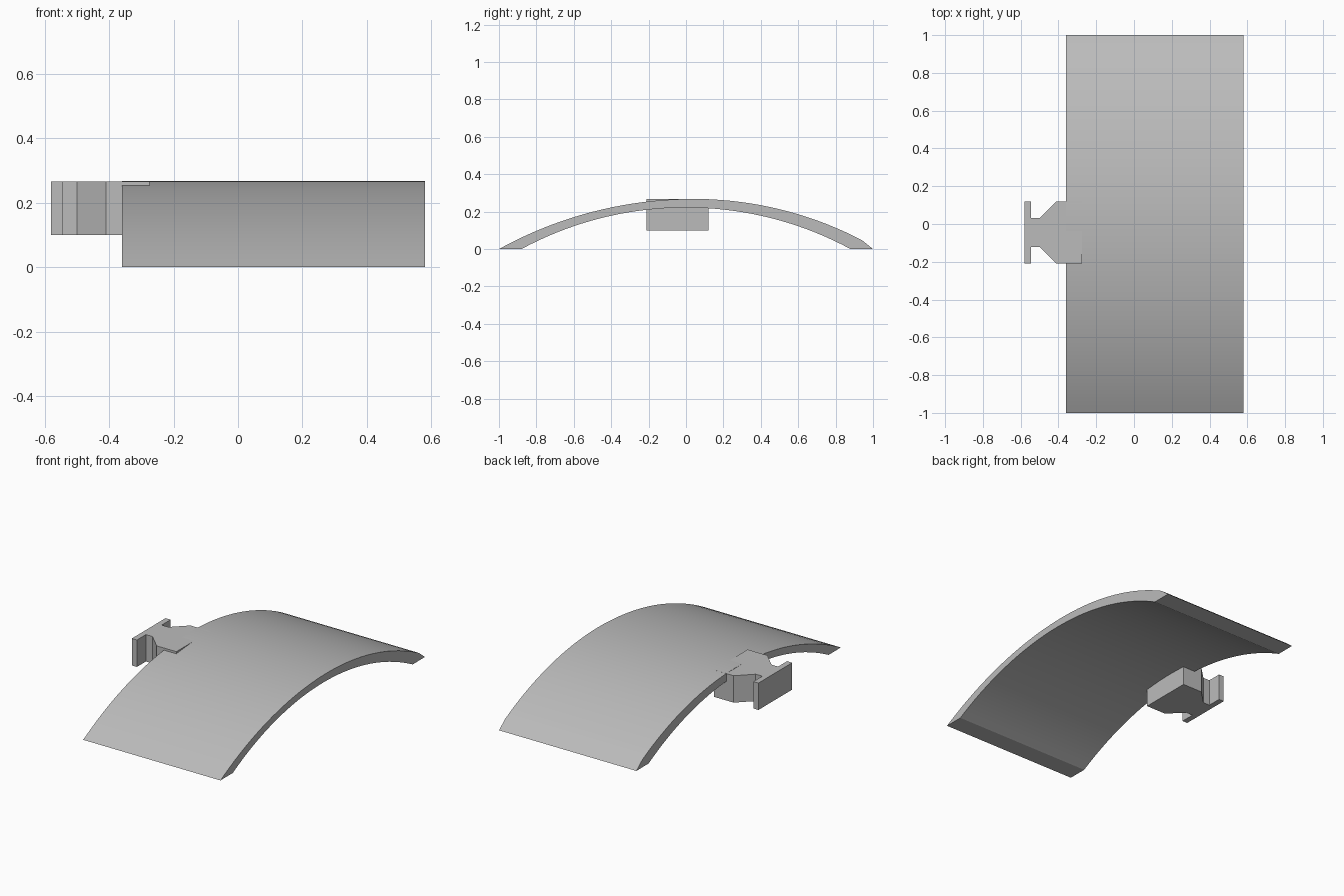
import bpy
import bmesh
import math
from mathutils import Vector

cube = bpy.data.objects.get("Cube")
if cube:
    bpy.data.objects.remove(cube, do_unlink=True)

GREY = (0.5, 0.5, 0.5, 1)
grey = bpy.data.materials.new("plain grey")
grey.use_nodes = True
grey.diffuse_color = GREY
grey.node_tree.nodes["Principled BSDF"].inputs["Base Color"].default_value = GREY


def prism(name, outline, offset, smooth=False):
    """Extrude a closed outline along the offset vector."""
    bm = bmesh.new()
    face = bm.faces.new([bm.verts.new(p) for p in outline])
    top = bmesh.ops.extrude_face_region(bm, geom=[face])["geom"]
    bmesh.ops.translate(bm, vec=Vector(offset),
                        verts=[v for v in top if isinstance(v, bmesh.types.BMVert)])
    bmesh.ops.recalc_face_normals(bm, faces=bm.faces)
    mesh = bpy.data.meshes.new(name)
    bm.to_mesh(mesh)
    bm.free()
    mesh.materials.append(grey)
    obj = bpy.data.objects.new(name, mesh)
    bpy.context.collection.objects.link(obj)
    if smooth:
        bpy.ops.object.select_all(action='DESELECT')
        obj.select_set(True)
        bpy.context.view_layer.objects.active = obj
        bpy.ops.object.shade_smooth_by_angle(angle=math.radians(20))
    return obj


def arc(peak, end, steps):
    """Circular arc from a level peak down to an end point, in (y, z)."""
    run, drop = end[0] - peak[0], peak[1] - end[1]
    radius = (run * run + drop * drop) / (2 * drop)
    sweep = math.asin(run / radius)
    return [(peak[0] + radius * math.sin(sweep * i / steps),
             peak[1] - radius * (1 - math.cos(sweep * i / steps)))
            for i in range(steps + 1)]


# Arched plate: outer curve with a blunt back lip, then the inner curve
crown, under = (0.04, 0.268), (0, 0.222)
outer = arc(crown, (-1, 0), 20)[::-1] + arc(crown, (0.88, 0.078), 18)[1:]
lip = [(0.94, 0.048), (1, 0)]
inner = arc(under, (0.88, 0), 18)[::-1] + arc(under, (-0.88, 0), 18)[1:]
prism("arched_plate", [(-0.36, y, z) for y, z in outer + lip + inner],
      (0.94, 0, 0), smooth=True)

# Connector: block tapering to a neck that carries a cross bar
MID = -0.045
half = [(-0.58, 0.165), (-0.545, 0.165), (-0.545, 0.077),
        (-0.5, 0.077), (-0.41, 0.165), (-0.275, 0.165)]
outline = [(x, MID + w) for x, w in half] + [(x, MID - w) for x, w in half[::-1]]
prism("side_connector", [(x, y, 0.1) for x, y in outline], (0, 0, 0.1665))
